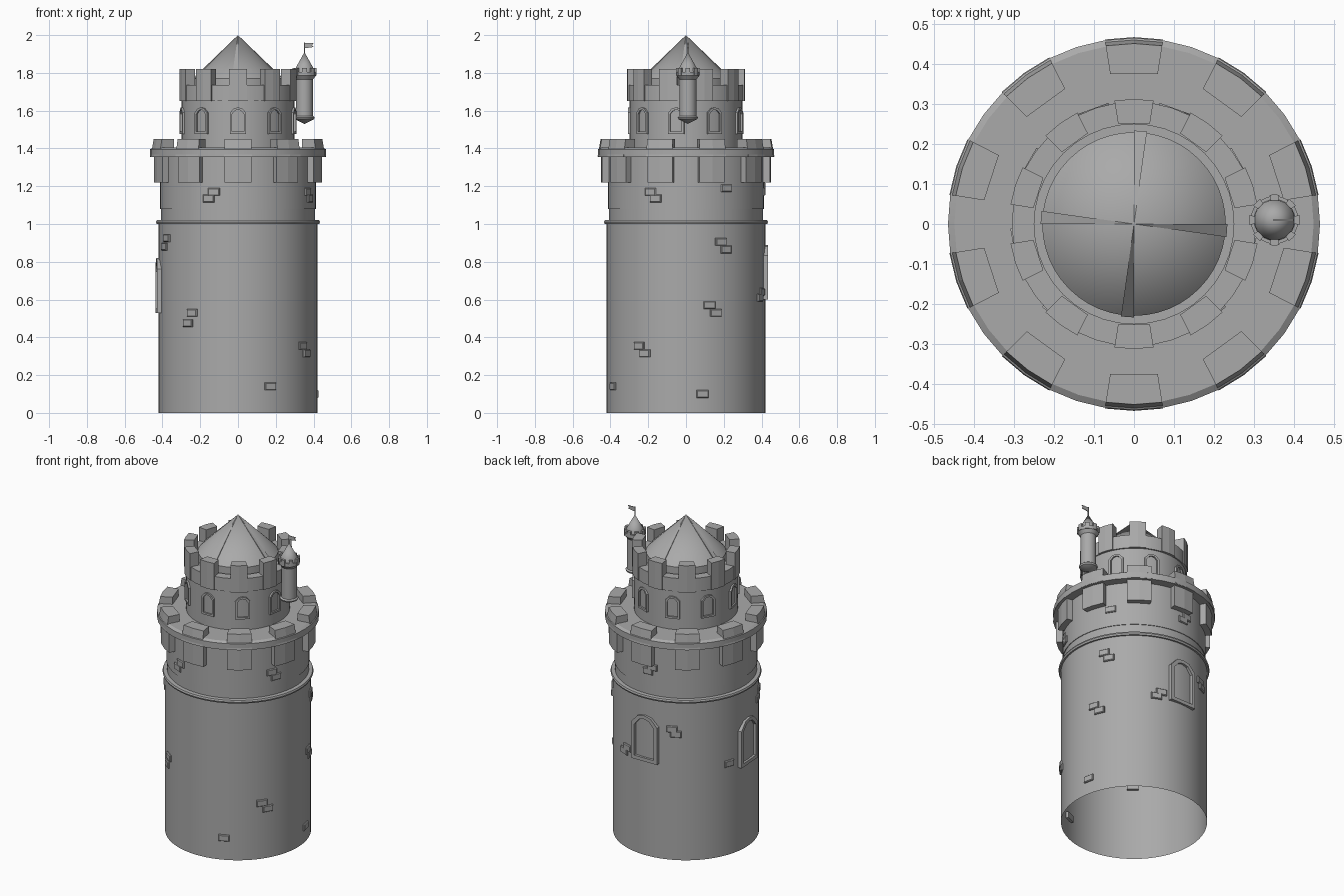
import bpy, bmesh
from math import sin, cos, radians, pi
from mathutils import Matrix, Vector

old = bpy.data.objects.get("Cube")
if old:
    bpy.data.objects.remove(old, do_unlink=True)

stone = bpy.data.materials.new("grey stone")
stone.use_nodes = True
GREY = (0.4, 0.4, 0.4, 1)
stone.diffuse_color = GREY
stone.node_tree.nodes["Principled BSDF"].inputs["Base Color"].default_value = GREY


def finish(name, bm, smooth=False, fix=True):
    if fix:
        bmesh.ops.recalc_face_normals(bm, faces=bm.faces)
    mesh = bpy.data.meshes.new(name)
    bm.to_mesh(mesh)
    bm.free()
    mesh.materials.append(stone)
    obj = bpy.data.objects.new(name, mesh)
    bpy.context.collection.objects.link(obj)
    if smooth:
        bpy.ops.object.select_all(action="DESELECT")
        obj.select_set(True)
        bpy.context.view_layer.objects.active = obj
        bpy.ops.object.shade_smooth_by_angle(angle=radians(28))
    return obj


def lathe(name, profile, segs=40, centre=(0, 0)):
    """Turn an (r, z) profile, listed bottom to top, around a vertical axis."""
    bm = bmesh.new()
    verts = [bm.verts.new((r, 0, z)) for r, z in profile]
    edges = [bm.edges.new(pair) for pair in zip(verts, verts[1:])]
    bmesh.ops.spin(bm, geom=verts + edges, cent=(0, 0, 0), axis=(0, 0, 1),
                   angle=2 * pi, steps=segs, use_duplicate=False)
    bmesh.ops.remove_doubles(bm, verts=bm.verts, dist=1e-5)
    bmesh.ops.translate(bm, verts=bm.verts, vec=(*centre, 0))
    return finish(name, bm, True)


def hull_of(bm, points):
    verts = [bm.verts.new(p) for p in points]
    bmesh.ops.convex_hull(bm, input=verts)


def arc_blocks(name, count, start, half, r0, r1, r1_top, z0, z1, centre=(0, 0)):
    """Ring of wedge blocks; each spans two facets of the wall."""
    bm = bmesh.new()
    for i in range(count):
        mid = start + 360 * i / count
        pts = []
        for a in (mid - half, mid, mid + half):
            c, s = cos(radians(a)), sin(radians(a))
            for r, z in ((r0, z0), (r0, z1), (r1, z0), (r1_top, z1)):
                if r != r0 or a != mid:
                    pts.append((centre[0] + r * c, centre[1] + r * s, z))
                elif r == r0:
                    chord = r0 * cos(radians(half))
                    pts.append((centre[0] + chord * c, centre[1] + chord * s, z))
        hull_of(bm, pts)
    bmesh.ops.dissolve_limit(bm, angle_limit=radians(1), verts=bm.verts, edges=bm.edges)
    return finish(name, bm)


def outward(angle, z):
    """Local x = sideways, y = up, z = away from the wall."""
    a = radians(angle)
    out = Vector((cos(a), sin(a), 0))
    side = Vector((-sin(a), cos(a), 0))
    rows = zip(side, Vector((0, 0, 1)), out)
    return Matrix.Translation((0, 0, z)) @ Matrix([list(r) for r in rows]).to_4x4()


def window_frame(name, angle, z, w, h, r0, r1, border):
    """Raised frame with a shouldered, pointed arch."""
    def outline(inset):
        x, y = w / 2 - inset, h / 2 - inset
        return [(-x, -y), (x, -y), (x, y * 0.6), (x * 0.5, y * 0.93), (0, y),
                (-x * 0.5, y * 0.93), (-x, y * 0.6)]
    bm = bmesh.new()
    loops = []
    for inset, r in ((0, r0), (0, r1), (border, r1), (border, r0)):
        loops.append([bm.verts.new((x, y, r)) for x, y in outline(inset)])
    n = len(loops[0])
    for a, b in zip(loops, loops[1:] + loops[:1]):
        for i in range(n):
            bm.faces.new((a[i], a[(i + 1) % n], b[(i + 1) % n], b[i]))
    bm.transform(outward(angle, z))
    return finish(name, bm)


# Main wall: an open-bottomed tube, with the neck and walkway above
lathe("main_wall", [(0.42, 0), (0.42, 1.0)], 80)
lathe("string_course", [(0.42, 1.0), (0.43, 1.0), (0.434, 1.01), (0.43, 1.02), (0.408, 1.022)], 80)
lathe("neck_wall", [(0.408, 1.02), (0.408, 1.08), (0.412, 1.08), (0.412, 1.36)], 80)
lathe("walkway", [(0.41, 1.355), (0.466, 1.355), (0.466, 1.395), (0.45, 1.405), (0.29, 1.405)])

# Lower battlements
arc_blocks("corbel_blocks", 10, 90, 9, 0.40, 0.45, 0.45, 1.22, 1.357)
arc_blocks("lower_merlons", 10, 90, 9, 0.38, 0.468, 0.452, 1.357, 1.45)

# Upper wall and its battlements
lathe("upper_wall", [(0.298, 1.40), (0.298, 1.65)], 80)
lathe("upper_parapet", [(0.297, 1.65), (0.306, 1.65), (0.306, 1.735), (0.25, 1.735),
                        (0.25, 1.72), (0, 1.72)])
arc_blocks("upper_merlons", 10, 90, 9, 0.255, 0.313, 0.313, 1.65, 1.82)

# Roof cone with four thin ridges
lathe("roof", [(0.23, 1.72), (0.23, 1.77), (0, 2.0)], 48)
bm = bmesh.new()
for a in range(0, 360, 90):
    rim = [(0.234 * cos(radians(t)), 0.234 * sin(radians(t))) for t in (a, a - 8)]
    hull_of(bm, [(0, 0, 2.0), (0, 0, 1.97)] + [(x, y, z) for x, y in rim for z in (1.74, 1.775)])
finish("roof_ridges", bm)

# Windows
for i, (angle, z) in enumerate(((91, 0.745), (183, 0.675))):
    window_frame(f"large_window_{i + 1}", angle, z, 0.18, 0.29, 0.39, 0.433, 0.022)
for i in range(9):
    window_frame(f"small_window_{i + 1}", -90 + 40 * i, 1.547, 0.086, 0.14, 0.28, 0.307, 0.012)

# Loose bricks: angle around the wall, height
BRICKS = [(-108, 1.17), (-112, 1.135), (-27, 1.17), (-23, 1.135), (-153, 0.925),
          (-157, 0.88), (-125, 0.53), (-129, 0.475), (-36, 0.355), (-31, 0.315),
          (-66, 0.14), (12, 0.1), (31, 1.19), (26, 0.905), (30, 0.865), (17, 0.57),
          (22, 0.53), (72, 0.64), (68, 0.61), (97, 1.2), (93, 1.17), (114, 0.83),
          (117, 0.8), (161, 0.58)]
bm = bmesh.new()
for angle, z in BRICKS:
    radius = 0.415 if z < 1 else 0.405
    place = outward(angle, z) @ Matrix.Translation((0, 0, radius))
    pts = [(sx * (0.032 - b), sy * (0.02 - b), d) for sx in (-1, 1) for sy in (-1, 1)
           for b, d in ((0, -0.012), (0, 0.01), (0.004, 0.015))]
    hull_of(bm, [place @ Vector(p) for p in pts])
finish("bricks", bm)

# Side turret with pointed foot, small crown, cone and flag
T = (0.352, 0.01)
lathe("turret_body", [(0, 1.53), (0.05, 1.555), (0.054, 1.565), (0.045, 1.572),
                      (0.045, 1.765), (0.06, 1.785), (0.06, 1.805), (0, 1.805)], 24, T)
arc_blocks("turret_merlons", 8, 0, 11, 0.05, 0.064, 0.064, 1.785, 1.825, T)
lathe("turret_roof", [(0.052, 1.80), (0.05, 1.82), (0, 1.91)], 24, T)
lathe("flag_pole", [(0.003, 1.89), (0.003, 1.96), (0, 1.96)], 8, T)
bm = bmesh.new()
flag = [(0, 1.93), (0.048, 1.937), (0.04, 1.947), (0.048, 1.957), (0, 1.957)]
face = bm.faces.new([bm.verts.new((T[0] + x, T[1] - 0.002, z)) for x, z in flag])
ext = bmesh.ops.extrude_face_region(bm, geom=[face])
bmesh.ops.translate(bm, vec=(0, 0.004, 0),
                    verts=[v for v in ext["geom"] if isinstance(v, bmesh.types.BMVert)])
finish("flag", bm)
